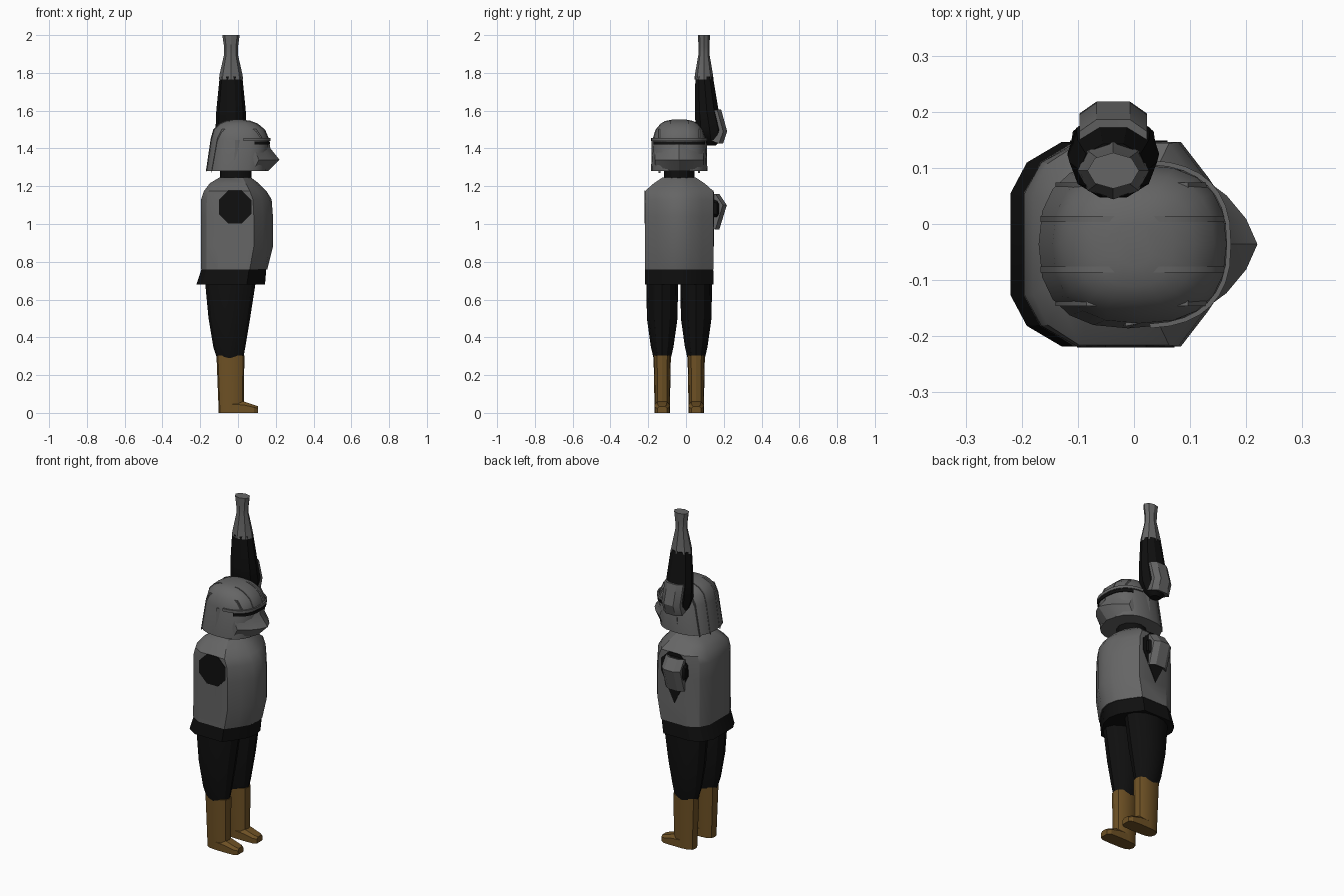
import bpy, bmesh, math

if "Cube" in bpy.data.objects:
    bpy.data.objects.remove(bpy.data.objects["Cube"])

CY = -0.036   # centre line of the figure, which faces +x
ARM_X = -0.037


def material(name, rgb):
    m = bpy.data.materials.new(name)
    m.use_nodes = True
    m.diffuse_color = (*rgb, 1)
    m.node_tree.nodes["Principled BSDF"].inputs["Base Color"].default_value = (*rgb, 1)
    return m


GREY = material("armour grey", (0.13, 0.13, 0.13))
BLACK = material("cloth black", (0.005, 0.005, 0.005))
BROWN = material("boot brown", (0.155, 0.082, 0.018))


def skin(name, rings, mat, angle=30, closed=True):
    """Join rings of points into one surface, with end caps when closed."""
    bm = bmesh.new()
    rows = [[bm.verts.new(p) for p in ring] for ring in rings]
    n = len(rows[0])
    for a, b in zip(rows, rows[1:]):
        for i in range(n if closed else n - 1):
            j = (i + 1) % n
            bm.faces.new((a[i], a[j], b[j], b[i]))
    if closed:
        bm.faces.new(rows[0][::-1])
        bm.faces.new(rows[-1])
    bmesh.ops.recalc_face_normals(bm, faces=bm.faces)
    mesh = bpy.data.meshes.new(name)
    bm.to_mesh(mesh)
    bm.free()
    obj = bpy.data.objects.new(name, mesh)
    bpy.context.collection.objects.link(obj)
    mesh.materials.append(mat)
    bpy.ops.object.select_all(action='DESELECT')
    obj.select_set(True)
    bpy.context.view_layer.objects.active = obj
    bpy.ops.object.shade_smooth_by_angle(angle=math.radians(angle))
    return obj


def oval(z, cx, cy, rx, ry, sides=12, power=2.0, start=0, sweep=math.tau):
    """Points of a superellipse at height z."""
    pts = []
    for i in range(sides):
        t = start + sweep * i / sides
        c, s = math.cos(t), math.sin(t)
        pts.append((cx + rx * math.copysign(abs(c) ** (2 / power), c),
                    cy + ry * math.copysign(abs(s) ** (2 / power), s), z))
    return pts


def trunk(z, back, front, half):
    """Body cross-section: rounded back, flat sides, pointed chest."""
    shape = [(-1, .5), (-.84, .8), (-.5, 1), (.47, 1), (.72, .66), (.93, .33)]
    mid, reach = (back + front) / 2, (front - back) / 2
    left = [(mid + reach * x, CY + half * y, z) for x, y in shape]
    right = [(mid + reach * x, CY - half * y, z) for x, y in reversed(shape)]
    return left + [(front, CY, z)] + right


# Torso and skirt
skin("torso", [trunk(*r) for r in (
    (.76, -.195, .155, .182), (.88, -.197, .185, .182), (1.04, -.197, .185, .182),
    (1.13, -.195, .178, .182), (1.175, -.18, .15, .18), (1.215, -.15, .11, .135),
    (1.245, -.1, .07, .09))], GREY)
skin("skirt", [trunk(.68, -.22, .143, .182), trunk(.765, -.192, .15, .18)], BLACK)
skin("neck", [oval(z, -.012, CY, .083, .08) for z in (1.23, 1.31)], BLACK)

# Legs and boots
for side, y in (("right", CY - .09), ("left", CY + .09)):
    skin(side + "_leg", [oval(z, x, y, rx, ry) for z, x, rx, ry in (
        (.29, -.042, .07, .046), (.35, -.046, .085, .06), (.5, -.046, .11, .081),
        (.7, -.04, .135, .084))], BLACK)
    skin(side + "_boot", [oval(z, x, y, rx, ry, power=2.6) for z, x, rx, ry in (
        (0, -.036, .066, .04), (.305, -.04, .074, .046))], BROWN)
    skin(side + "_foot", [[(x, y - w, 0), (x, y + w, 0), (x, y + w, h * .7),
                           (x, y + w * .6, h), (x, y - w * .6, h), (x, y - w, h * .7)]
                          for x, w, h in ((-.04, .04, .066), (.03, .041, .06),
                                          (.085, .039, .042), (.105, .026, .035))], BROWN)

# Helmet shell: height, centre x, half length, half width
SHELL = ((1.28, -.01, .16, .15), (1.45, .01, .155, .141), (1.5, .006, .137, .125),
         (1.53, .002, .105, .1), (1.545, 0, .07, .075), (1.552, 0, .03, .04))
POWER = 2.5
skin("helmet", [oval(z, x, CY, rx, ry, 20, POWER) for z, x, rx, ry in SHELL], GREY)


# Pointed face guard
def face_ring(z, k):
    shape = [(-.02, .146), (.11, .128), (.165, .087), (.2, .045)]
    left = [(x * k, CY + y, z) for x, y in shape]
    right = [(x * k, CY - y, z) for x, y in reversed(shape)]
    return left + [(.22 * k, CY, z)] + right


skin("face_guard", [face_ring(*r) for r in ((1.28, .73), (1.34, 1), (1.4, .78), (1.445, .74))], GREY)


# Eye slit and brow band wrapped round the front of the helmet
def front_band(name, low, high, grow, reach, mat):
    def arc(z, g):
        return oval(z, .009, CY, .156 + g, .142 + g, 17, POWER, -reach, 2 * reach * 17 / 16)
    skin(name, [arc(low, 0), arc(low, grow), arc(high, grow), arc(high, 0)], mat, closed=False)


front_band("eye_slit", 1.42, 1.436, .005, 1.15, BLACK)
front_band("brow_band", 1.44, 1.456, .008, 1.5, GREY)

# Raised ridges running over the dome from back to front
for number, offset in enumerate((-.105, -.045, .045, .105)):
    path = []
    for z, x, rx, ry in SHELL:
        if abs(offset) < ry:
            span = rx * (1 - (abs(offset) / ry) ** POWER) ** (1 / POWER)
            path = [(x - span, CY + offset, z)] + path
            if z > 1.4:
                path.append((x + span, CY + offset, z))
    path.sort(key=lambda p: p[0])
    skin("helmet_ridge_%d" % (number + 1),
         [[(x, y - .005, z - .01), (x, y - .005, z + .003),
           (x, y + .005, z + .003), (x, y + .005, z - .01)] for x, y, z in path], GREY)


# Shoulder openings
def side_plate(name, outline, y):
    skin(name, [[(x, y + d, z) for x, z in outline] for d in (-.002, .002)], BLACK)


def octagon(cx, cz, r):
    return [(cx + r * math.cos((i + .5) * math.tau / 8), cz + r * math.sin((i + .5) * math.tau / 8))
            for i in range(8)]


side_plate("right_shoulder_opening", octagon(-.015, 1.09, .094), CY - .182)
patch = octagon(ARM_X + .01, 1.09, .094)
patch[5:7] = [(ARM_X + .01, .88)]
side_plate("left_shoulder_opening", patch, CY + .183)

# Left upper arm stump, turned outward from the shoulder
skin("left_arm_stump", [[(x, y, z) for x, z in octagon(ARM_X, cz, r)] for y, cz, r in (
    (.12, 1.09, .085), (.165, 1.08, .078), (.19, 1.08, .045))], BLACK)

# Raised left forearm and glove
skin("left_forearm", [oval(z, ARM_X, y, rx, ry, 10) for z, y, rx, ry in (
    (1.415, .133, .03, .025), (1.445, .132, .065, .06), (1.5, .125, .082, .078),
    (1.6, .11, .078, .066), (1.78, .096, .06, .049))], BLACK)
skin("left_glove", [oval(z, ARM_X, .095, rx, ry, 8) for z, rx, ry in (
    (1.765, .064, .051), (1.79, .061, .048), (1.9, .036, .029), (1.94, .037, .029),
    (2.0, .046, .032))], GREY)


# Elbow pads, thinner toward their side edges
def elbow_pad(name, profile):
    skin(name, [[(ARM_X + dx, y - drop, z) for y, z in profile]
                for dx, drop in ((-.06, .025), (-.03, .004), (.03, .004), (.06, .025))], GREY)


elbow_pad("forearm_elbow_pad", [(.15, 1.6), (.19, 1.605), (.222, 1.49), (.2, 1.425), (.16, 1.44)])
elbow_pad("upper_arm_elbow_pad", [(.15, 1.15), (.18, 1.16), (.22, 1.1), (.18, .97), (.15, .99)])
